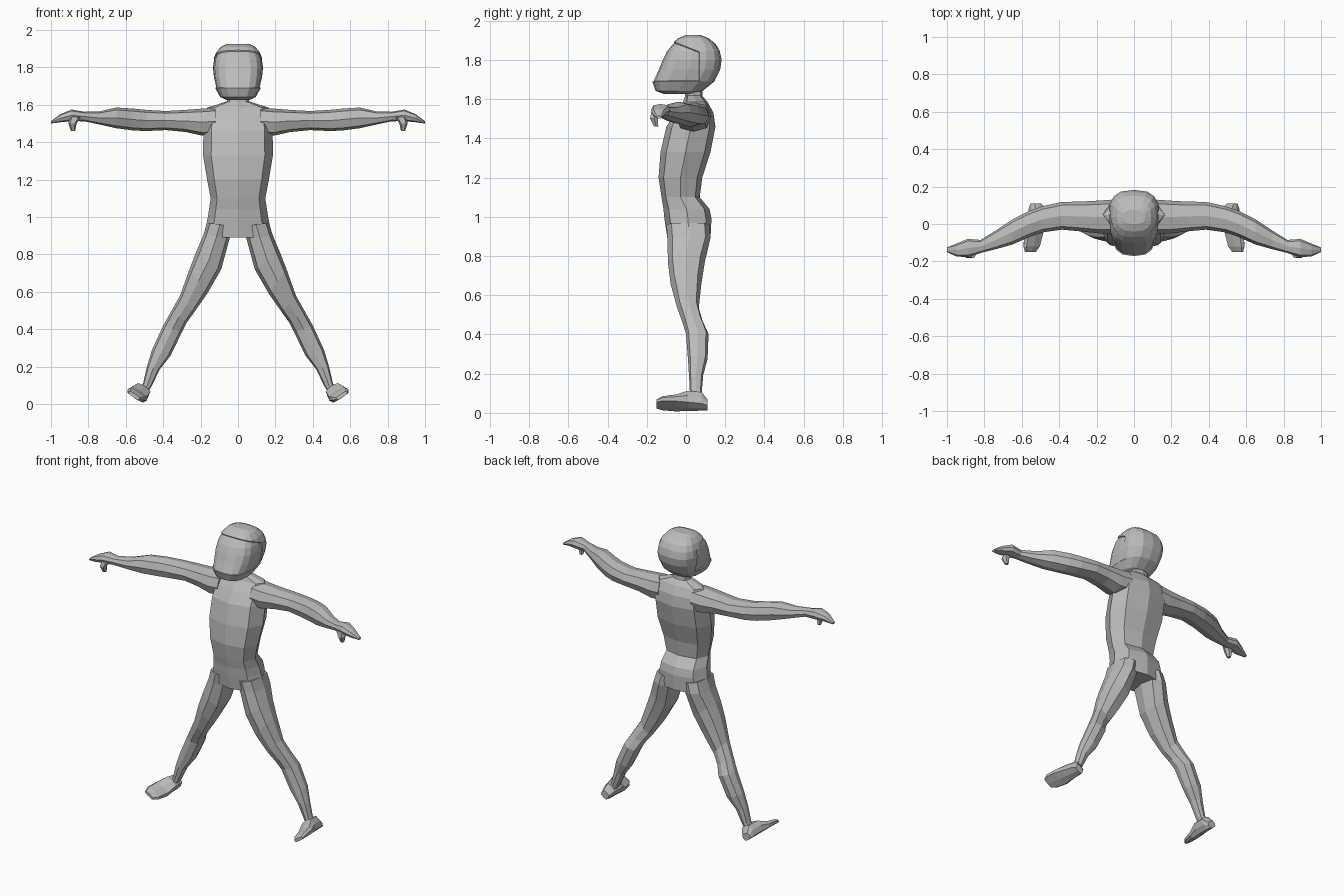
import bpy, bmesh, math
from mathutils import Vector

grey = bpy.data.materials.new("plain_grey")
grey.diffuse_color = (0.5, 0.5, 0.5, 1)


def sec(x0, z0, x1, z1, yf, yb):
    """Cross-section spanning two side points in xz and a front/back range in y."""
    c = Vector(((x0 + x1) / 2, (yf + yb) / 2, (z0 + z1) / 2))
    return c, Vector(((x1 - x0) / 2, 0, (z1 - z0) / 2)), Vector((0, (yb - yf) / 2, 0))


def flat(z, hw, yf, yb):
    return sec(-hw, z, hw, z, yf, yb)


def loft(name, sections, n=8, p=2.6, mirror=False, edit=None):
    """Skin rounded-box rings into a closed flat-faced body."""
    bm = bmesh.new()
    rings = []
    for c, u, v in sections:
        ring = []
        for i in range(n):
            t = 2 * math.pi * i / n
            a, b = [math.copysign(abs(k) ** (2 / p), k) if abs(k) > 1e-6 else 0
                    for k in (math.cos(t), math.sin(t))]
            ring.append(bm.verts.new(c + u * a + v * b))
        rings.append(ring)
    for r, s in zip(rings, rings[1:]):
        for i in range(n):
            j = (i + 1) % n
            bm.faces.new((r[i], r[j], s[j], s[i]))
    bm.faces.new(rings[0])
    bm.faces.new(rings[-1])
    bmesh.ops.recalc_face_normals(bm, faces=bm.faces)
    if edit:
        edit(bm)
    me = bpy.data.meshes.new(name)
    bm.to_mesh(me)
    bm.free()
    me.materials.append(grey)
    ob = bpy.data.objects.new(name, me)
    bpy.context.collection.objects.link(ob)
    if mirror:
        m = ob.modifiers.new("mirror", 'MIRROR')
        m.use_axis[0] = True
    return ob


# torso
loft("torso", [flat(*s) for s in (
    (.89, .185, -.095, .125), (.99, .163, -.11, .13), (1.04, .155, -.115, .12),
    (1.10, .146, -.125, .07), (1.2, .165, -.14, .083), (1.33, .187, -.13, .125),
    (1.46, .185, -.10, .15), (1.53, .18, -.055, .14), (1.585, .165, -.01, .11),
    (1.62, .055, .0, .08))])

# neck
loft("neck", [flat(*s) for s in (
    (1.57, .075, -.02, .1), (1.615, .06, -.005, .085), (1.67, .055, 0, .08))])


# helmet with a slightly recessed visor below a sloping brim
def cut_visor(bm):
    for co, no in (((0, -.055, 1.89), (0, .4, 1)), ((0, .07, 1.8), (0, 1, 0))):
        bmesh.ops.bisect_plane(bm, geom=bm.verts[:] + bm.edges[:] + bm.faces[:],
                               plane_co=co, plane_no=no)
    visor = []
    for f in bm.faces:
        c = f.calc_center_median()
        if c.y < .07 and c.z > 1.69 and c.z + .4 * c.y < 1.868:
            visor.append(f)
    bmesh.ops.inset_region(bm, faces=visor, thickness=.003, depth=-.006)


loft("helmet", [flat(*s) for s in (
    (1.625, .06, -.11, .03), (1.642, .095, -.155, .085), (1.69, .122, -.172, .145),
    (1.75, .134, -.145, .174), (1.80, .138, -.125, .182), (1.845, .131, -.103, .172),
    (1.88, .117, -.075, .152), (1.91, .092, -.04, .115), (1.926, .06, 0, .075))],
    n=16, p=2.8, edit=cut_visor)

# arms and hands
loft("arm", [sec(x, zb, x, zt, yf, yb) for x, zt, zb, yf, yb in (
    (.12, 1.585, 1.44, -.05, .13), (.19, 1.58, 1.435, -.05, .125),
    (.28, 1.573, 1.455, -.04, .12), (.385, 1.567, 1.465, -.03, .118),
    (.49, 1.573, 1.46, -.045, .095), (.56, 1.58, 1.463, -.07, .07),
    (.65, 1.586, 1.475, -.11, .025), (.74, 1.565, 1.495, -.135, -.035),
    (.82, 1.563, 1.512, -.155, -.085), (.89, 1.575, 1.513, -.178, -.08),
    (.95, 1.55, 1.507, -.173, -.105), (1.0, 1.513, 1.5, -.15, -.125))], mirror=True)

# thumbs
loft("thumb", [sec(x - w, z, x + w, z, yf, yb) for x, w, z, yf, yb in (
    (.87, .03, 1.535, -.18, -.13), (.885, .022, 1.5, -.185, -.14),
    (.882, .011, 1.46, -.165, -.14))], n=6, mirror=True)

# legs
loft("leg", [sec(xi, zi, xo, zo, yf, yb) for xo, zo, xi, zi, yf, yb in (
    (.165, .97, .03, .95, -.10, .12), (.187, .90, .045, .885, -.095, .125),
    (.225, .81, .09, .72, -.092, .095), (.26, .72, .165, .59, -.078, .078),
    (.31, .58, .235, .49, -.045, .065), (.355, .50, .275, .435, -.02, .085),
    (.40, .42, .30, .385, 0, .115), (.46, .29, .36, .26, .01, .11),
    (.487, .20, .417, .187, .015, .088), (.508, .11, .465, .09, .02, .08),
    (.54, .06, .50, .04, .015, .085))], mirror=True)

# feet, tilted square to the legs
across, up = Vector((.83, 0, .56)), Vector((-.56, 0, .83))
foot = []
for y, x, hw, h in ((-.15, .56, .035, .02), (-.12, .557, .052, .035), (-.05, .55, .057, .05),
                    (.01, .545, .048, .085), (.08, .54, .04, .085), (.11, .537, .028, .045)):
    sole = Vector((x, y, .03 + (x - .55) * .67))
    foot.append((sole + up * h / 2, across * hw, up * h / 2))
loft("foot", foot, p=3.6, mirror=True)
